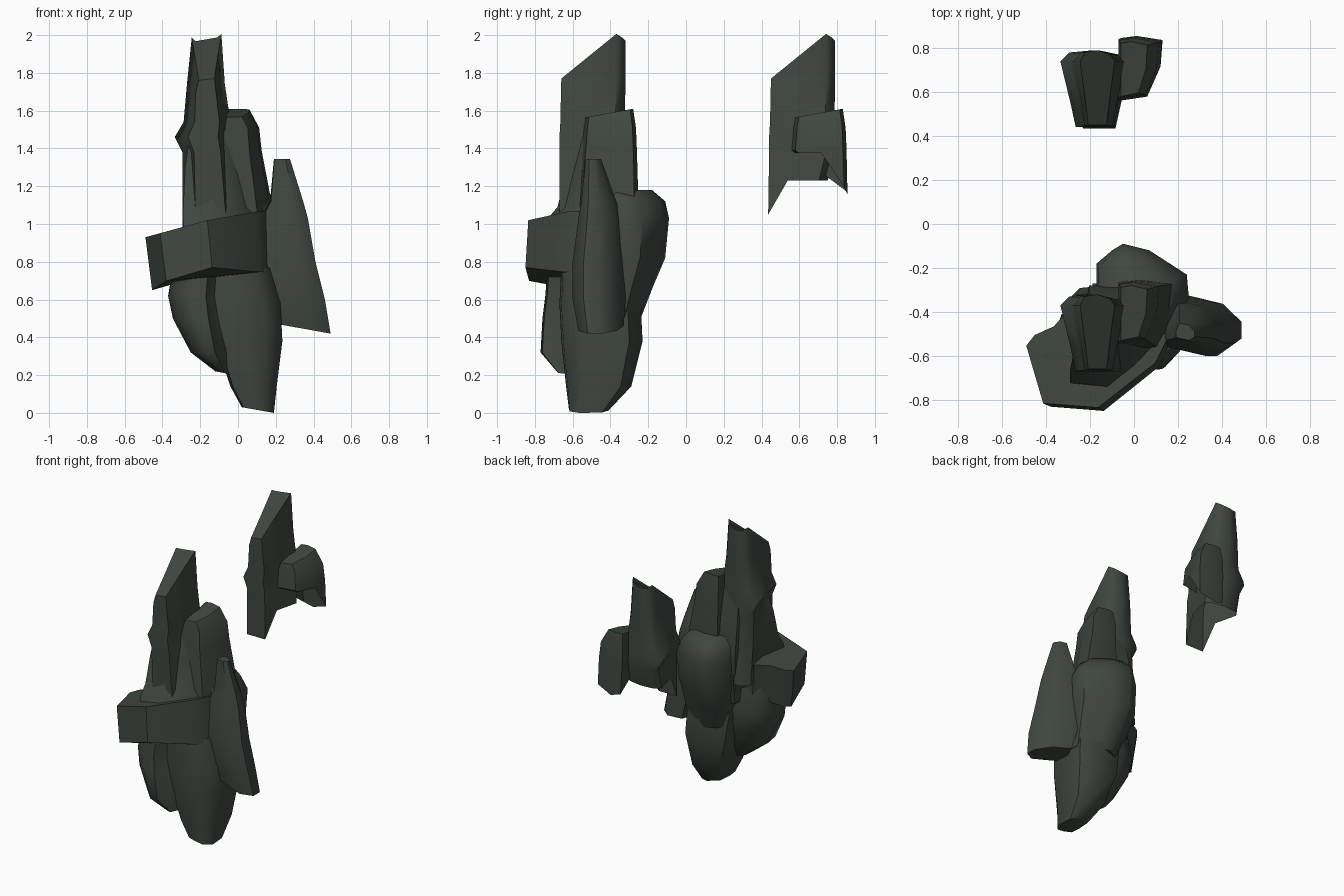
import bpy, bmesh, math

stone = bpy.data.materials.new("dark grey green stone")
stone.diffuse_color = (0.052, 0.062, 0.053, 1)


def rock(name, plan, levels, open_bottom=False, dy=0.0, angle=50):
    """Loft a plan outline through levels (z, x0, x1, y0, y1); z may be a function of (u, v)."""
    px, py = [p[0] for p in plan], [p[1] for p in plan]
    unit = [((x - min(px)) / (max(px) - min(px)), (y - min(py)) / (max(py) - min(py)))
            for x, y in plan]
    bm = bmesh.new()
    rings = []
    for z, x0, x1, y0, y1 in levels:
        rings.append([bm.verts.new((x0 + (x1 - x0) * u, y0 + (y1 - y0) * v + dy,
                                    z(u, v) if callable(z) else z)) for u, v in unit])
    n = len(plan)
    for a, b in zip(rings, rings[1:]):
        for i in range(n):
            j = (i + 1) % n
            bm.faces.new((a[i], a[j], b[j], b[i]))
    bm.faces.new(rings[-1])
    if not open_bottom:
        bm.faces.new(rings[0][::-1])
    bmesh.ops.recalc_face_normals(bm, faces=bm.faces)
    me = bpy.data.meshes.new(name)
    bm.to_mesh(me)
    bm.free()
    me.materials.append(stone)
    ob = bpy.data.objects.new(name, me)
    bpy.context.collection.objects.link(ob)
    bpy.ops.object.select_all(action='DESELECT')
    bpy.context.view_layer.objects.active = ob
    ob.select_set(True)
    bpy.ops.object.shade_smooth_by_angle(angle=math.radians(angle))


# spire outlines and upper levels, shared by the main rock and the loose fragment
TALL = [(-.27, -.67), (-.11, -.67), (-.085, -.555), (-.04, -.37), (-.08, -.34), (-.19, -.32),
        (-.30, -.33), (-.34, -.37), (-.295, -.555)]
TALL_TOP = [(1.38, -.295, -.03, -.67, -.32), (1.46, -.335, -.035, -.67, -.32),
            (1.54, -.288, -.04, -.665, -.325),
            (lambda u, v: 1.70 + .05 * v, -.27, -.07, -.662, -.32),
            (lambda u, v: 1.765 + .27 * min(v, .86) - .2 * max(0, v - .86) + .02 * (u - .5),
             -.245, -.088, -.66, -.32)]
SHORT = [(-.08, -.55), (.06, -.53), (.12, -.40), (.13, -.27), (0, -.25), (-.08, -.26)]
SHORT_TOP = [(1.39, -.07, .125, -.55, -.26), (1.51, -.07, .112, -.54, -.265),
             (lambda u, v: 1.565 + .045 * v, -.06, .06, -.53, -.28)]

# two upright spires
rock("tall_spire", TALL, [(.85, -.29, .03, -.67, -.28), (1.1, -.295, 0, -.67, -.30)] + TALL_TOP)
rock("short_spire", SHORT, [(.8, -.07, .20, -.60, -.24), (1.05, -.07, .19, -.58, -.25)] + SHORT_TOP)

# loose shell fragment behind: the spire tops repeated with an open ragged base
rock("loose_tall_spire", TALL,
     [(lambda u, v: min(1.23, 1.05 + .55 * v), -.295, -.02, -.675, -.36)] + TALL_TOP, True, 1.11)
rock("loose_short_spire", SHORT,
     [(lambda u, v: 1.375 - .63 * max(0, v - .65), -.06, .13, -.53, -.255)] + SHORT_TOP, True, 1.11)

# jutting block at the front left
rock("front_block",
     [(-.41, -.83), (-.15, -.85), (.12, -.64), (.19, -.5), (.19, -.32), (-.28, -.38),
      (-.36, -.47), (-.45, -.51), (-.49, -.56)],
     [(lambda u, v: min(.77, .68 + .18 * u) - .03 * min(1, v * 2), -.455, .18, -.85, -.34),
      (lambda u, v: .93 + .18 * min(u, .75), -.49, .165, -.835, -.32)], angle=35)

# shoulder blending the block up into both spires
rock("shoulder", [(-.29, -.68), (-.12, -.70), (.0, -.63), (.12, -.53), (.16, -.3), (-.2, -.3)],
     [(.8, -.28, .17, -.78, -.30), (1.02, -.29, .16, -.74, -.28), (1.09, -.29, .14, -.68, -.28),
      (1.3, -.28, .09, -.63, -.30), (1.5, -.25, .03, -.57, -.34)])

# rounded bulge at the back
rock("back_bulge",
     [(-.25, -.5), (.15, -.5), (.25, -.34), (.24, -.23), (.07, -.12), (-.05, -.09),
      (-.1, -.12), (-.17, -.18), (-.17, -.3)],
     [(.5, -.14, .22, -.5, -.24), (.68, -.22, .23, -.5, -.17), (.82, -.25, .24, -.5, -.11),
      (1.03, -.25, .25, -.5, -.09), (1.12, -.23, .2, -.5, -.11), (1.18, -.17, .15, -.5, -.18)])
rock("back_nub", [(-.2, -.4), (-.1, -.4), (-.13, -.28), (-.19, -.28)],
     [(.7, -.2, -.08, -.45, -.3), (.92, -.2, -.08, -.45, -.27)])

# pointed foot
rock("foot",
     [(-.12, -.64), (0, -.66), (.14, -.65), (.24, -.55), (.22, -.30), (.08, -.23), (-.12, -.30), (-.14, -.5)],
     [(lambda u, v: .03 - .03 * u, .02, .19, -.62, -.41), (.14, -.04, .205, -.635, -.29),
      (.38, -.12, .235, -.66, -.23), (.58, -.15, .225, -.67, -.24), (.77, -.15, .17, -.66, -.26)])

# rounded lobe at the lower left
rock("left_lobe",
     [(-.25, -.75), (-.17, -.74), (-.11, -.63), (.05, -.48), (.05, -.38), (-.2, -.35),
      (-.33, -.42), (-.37, -.55), (-.34, -.68)],
     [(lambda u, v: .22 - .02 * u, -.12, -.02, -.68, -.5), (.32, -.25, .02, -.77, -.42),
      (.5, -.345, .05, -.76, -.36), (.62, -.37, .05, -.745, -.34), (.8, -.34, .05, -.73, -.36)])

# leaning shard on the right
rock("right_shard",
     [(.14, -.55), (.39, -.6), (.49, -.54), (.49, -.45), (.38, -.35), (.2, -.31), (.13, -.45)],
     [(lambda u, v: .47 - .05 * u, .21, .49, -.57, -.33), (.6, .17, .46, -.6, -.32),
      (.8, .11, .41, -.6, -.32), (1.03, .12, .37, -.57, -.34), (1.12, .17, .345, -.555, -.37),
      (1.345, .19, .275, -.53, -.45)])
